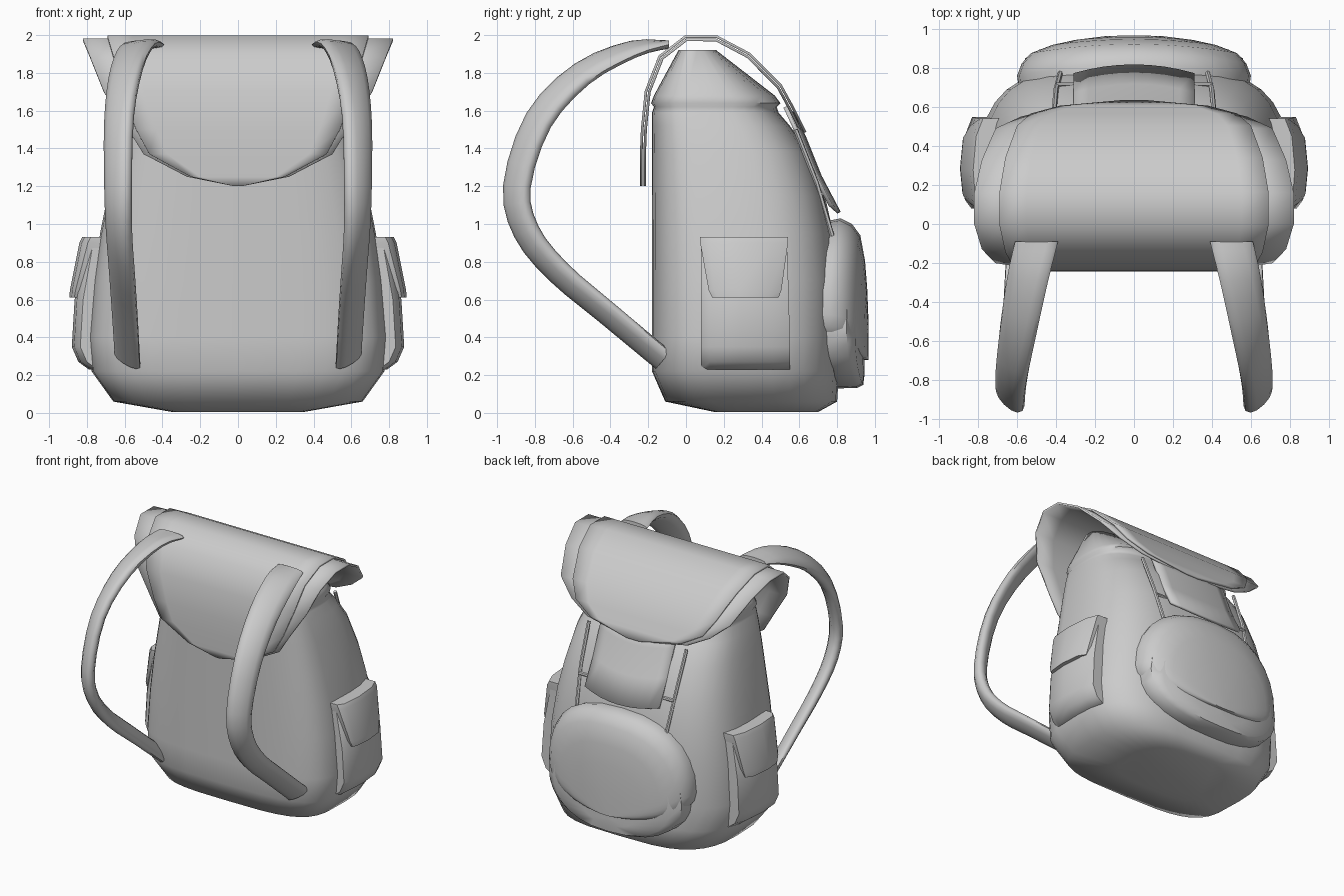
import bpy, bmesh, math
from math import sin, cos, pi, radians
from mathutils import Vector

cube = bpy.data.objects.get("Cube")
if cube:
    bpy.data.objects.remove(cube, do_unlink=True)

grey = bpy.data.materials.new("canvas grey")
grey.use_nodes = True
grey.diffuse_color = (0.6, 0.6, 0.6, 1)
grey.node_tree.nodes["Principled BSDF"].inputs["Base Color"].default_value = (0.6, 0.6, 0.6, 1)


def finish(bm, name, angle=45, thick=0):
    bmesh.ops.recalc_face_normals(bm, faces=bm.faces)
    mesh = bpy.data.meshes.new(name)
    bm.to_mesh(mesh)
    bm.free()
    ob = bpy.data.objects.new(name, mesh)
    bpy.context.collection.objects.link(ob)
    mesh.materials.append(grey)
    if thick:
        mod = ob.modifiers.new("thickness", "SOLIDIFY")
        mod.thickness = thick
        mod.offset = 0
    bpy.ops.object.select_all(action="DESELECT")
    ob.select_set(True)
    bpy.context.view_layer.objects.active = ob
    bpy.ops.object.shade_smooth_by_angle(angle=radians(angle))


def loft(name, rows, closed=True, angle=45, thick=0):
    """Skin a list of equal-length point rows."""
    bm = bmesh.new()
    vs = [[bm.verts.new(p) for p in row] for row in rows]
    n = len(rows[0])
    for a, b in zip(vs, vs[1:]):
        for i in range(n if closed else n - 1):
            j = (i + 1) % n
            bm.faces.new((a[i], a[j], b[j], b[i]))
    if closed:
        bm.faces.new(vs[0])
        bm.faces.new(vs[-1])
    finish(bm, name, angle, thick)


def power(v, e):
    return math.copysign(abs(v) ** e, v)


def smooth(pts, steps):
    """Catmull-Rom interpolation of tuples."""
    pts = [Vector(p) for p in pts]
    out = []
    for i in range(len(pts) - 1):
        p0, p1, p2, p3 = pts[max(i - 1, 0)], pts[i], pts[i + 1], pts[min(i + 2, len(pts) - 1)]
        for k in range(steps):
            t = k / steps
            out.append(0.5 * (2 * p1 + (p2 - p0) * t + (2 * p0 - 5 * p1 + 4 * p2 - p3) * t * t
                              + (3 * p1 - p0 - 3 * p2 + p3) * t ** 3))
    return out + [pts[-1]]


# Main bag: height, half width, front y, back y
bag = [(0.005, 0.35, 0.15, 0.7), (0.06, 0.66, -0.11, 0.8), (0.22, 0.775, -0.18, 0.81),
       (0.4, 0.79, -0.18, 0.81), (0.7, 0.765, -0.18, 0.81), (0.95, 0.73, -0.18, 0.78),
       (1.15, 0.69, -0.18, 0.735), (1.38, 0.64, -0.18, 0.65), (1.52, 0.6, -0.18, 0.55),
       (1.59, 0.575, -0.18, 0.49), (1.62, 0.565, -0.17, 0.48), (1.64, 0.575, -0.185, 0.5),
       (1.68, 0.56, -0.17, 0.47), (1.92, 0.45, -0.04, 0.16)]
rows = []
for z, w, f, b in bag:
    row = []
    for i in range(32):
        a = 2 * pi * i / 32
        e = 0.8 if sin(a) > 0 else 0.45
        row.append((w * power(cos(a), 0.55), (f + b) / 2 + (b - f) / 2 * power(sin(a), e), z))
    rows.append(row)
loft("main_bag", rows, angle=65)

# Lid: y, z, half width of the under layer, half width of the top layer
lid = [(-0.225, 1.2, 0.02, 0.02), (-0.225, 1.25, 0.27, 0.25), (-0.225, 1.37, 0.5, 0.47),
       (-0.22, 1.5, 0.58, 0.54), (-0.2, 1.7, 0.71, 0.62), (-0.13, 1.88, 0.78, 0.66),
       (0.0, 1.98, 0.82, 0.69), (0.16, 1.98, 0.82, 0.69), (0.33, 1.89, 0.78, 0.66),
       (0.49, 1.73, 0.71, 0.6), (0.55, 1.62, 0.58, 0.53), (0.59, 1.54, 0.42, 0.38),
       (0.62, 1.48, 0.05, 0.05)]
for name, col, lift in (("lid_under", 2, -0.006), ("lid_top", 3, 0.012)):
    rows = []
    for k, p in enumerate(lid):
        a, b = lid[max(k - 1, 0)], lid[min(k + 1, len(lid) - 1)]
        n = Vector((0, a[1] - b[1], b[0] - a[0])).normalized() * lift
        rows.append([Vector((p[col] * s / 5, p[0], p[1])) + n for s in range(-5, 6)])
    loft(name, rows, closed=False, thick=0.014)

# Tongue hanging below the lid, bowed outwards
rows = []
for y, z in ((0.57, 1.58), (0.63, 1.45), (0.71, 1.25), (0.81, 1.06)):
    rows.append([(0.31 * s / 4, y - 0.045 * (s / 4) ** 2, z + 0.04 * (s / 4) ** 2) for s in range(-4, 5)])
loft("lid_tongue", rows, closed=False, thick=0.02)


def rod(name, path, r):
    path = [Vector(p) for p in path]
    d = (path[-1] - path[0]).normalized()
    u = d.orthogonal().normalized()
    v = d.cross(u)
    loft(name, [[p + r * (u * cos(a * pi / 3) + v * sin(a * pi / 3)) for a in range(6)] for p in path])


# Strap path: x, y, z, tilt of the flat section, half width, half thickness
strap = [(0.5, -0.09, 1.95, 0, 0.11, 0.022), (0.545, -0.28, 1.925, -17, 0.11, 0.034),
         (0.595, -0.55, 1.795, -30, 0.105, 0.042), (0.63, -0.78, 1.55, -42, 0.097, 0.044),
         (0.635, -0.895, 1.2, -45, 0.09, 0.045), (0.63, -0.845, 0.96, -45, 0.085, 0.045),
         (0.615, -0.68, 0.75, -42, 0.085, 0.04), (0.6, -0.42, 0.53, -40, 0.085, 0.035),
         (0.585, -0.12, 0.28, -40, 0.085, 0.032)]
path = smooth(strap, 3)


def section(side, k):
    p = path[k]
    a, b = path[max(k - 1, 0)], path[min(k + 1, len(path) - 1)]
    out = Vector((0, a[2] - b[2], b[1] - a[1])).normalized()
    if out.y > 0 or (abs(out.y) < 0.2 and out.z < 0):
        out.negate()
    t = radians(p[3])
    wide = Vector((cos(t), 0, 0)) + out * sin(t)
    flat = Vector((-sin(t), 0, 0)) + out * cos(t)
    pts = []
    for i in range(12):
        c = 2 * pi * i / 12
        q = Vector(p[:3]) + wide * p[4] * cos(c) + flat * p[5] * power(sin(c), 0.8)
        pts.append((side * q.x, q.y, q.z))
    return pts


def side_shell(name, side, specs):
    """Pouch along y: z, y start, y end, outer x, inner x; outer corners softened."""
    rows = []
    for z, y0, y1, xo, xi in specs:
        c = min(0.045, (xo - xi) / 2)
        rows.append([(side * x, y, z) for x, y in (
            (xi, y0), (xo - c, y0), (xo - 0.012, y0 + c), (xo, (y0 + y1) / 2 - 0.03),
            (xo - 0.015, y1 - 2 * c), (xo - 0.05, y1), (xi, y1))])
    loft(name, rows, angle=40)


for side, label in ((1, "left"), (-1, "right")):
    loft(label + "_shoulder_strap", [section(side, k) for k in range(len(path))], angle=60)
    rod(label + "_cord", [(side * 0.41, 0.58, 1.5), (side * 0.4, 0.69, 1.22), (side * 0.375, 0.785, 0.9)], 0.013)
    rod(label + "_cord_bar", [(side * 0.29, 0.715, 1.16), (side * 0.4, 0.715, 1.16)], 0.012)
    side_shell(label + "_side_pocket", side,
               [(0.23, 0.08, 0.55, 0.79, 0.6), (0.27, 0.08, 0.55, 0.845, 0.6), (0.35, 0.08, 0.55, 0.88, 0.6),
                (0.6, 0.08, 0.545, 0.865, 0.6), (0.88, 0.08, 0.535, 0.815, 0.6), (0.92, 0.08, 0.535, 0.77, 0.6)])
    side_shell(label + "_side_pocket_flap", side,
               [(0.61, 0.14, 0.49, 0.893, 0.84), (0.65, 0.12, 0.505, 0.89, 0.83),
                (0.9, 0.075, 0.54, 0.84, 0.68), (0.93, 0.075, 0.54, 0.825, 0.66)])


def bulge(name, w, low, mid, high, pivot, base, rise, ring):
    """Puffed pad facing the rear; its rings shrink towards the pivot height."""
    rows = []
    for scale, h in ring:
        row = []
        for i in range(28):
            a = 2 * pi * i / 28
            x = scale * power(cos(a), 0.8)
            z = mid + power(sin(a), 0.9) * ((high - mid) if sin(a) > 0 else (mid - low))
            row.append((w * x, base + rise * h - 0.06 * x * x, pivot + scale * (z - pivot)))
        rows.append(row)
    loft(name, rows, angle=50)


# Rear pocket and its large rounded flap
bulge("rear_pocket", 0.57, 0.13, 0.45, 0.85, 0.25, 0.82, 0.125,
      ((0.97, -1.2), (1, 0), (0.98, 0.7), (0.85, 0.95), (0.4, 1), (0.02, 1)))
bulge("rear_pocket_flap", 0.6, 0.28, 0.52, 1.03, 0.28, 0.82, 0.147,
      ((0.97, -0.8), (1, 0), (0.96, 0.4), (0.88, 0.7), (0.7, 0.87), (0.5, 0.95), (0.25, 1), (0.02, 1)))
